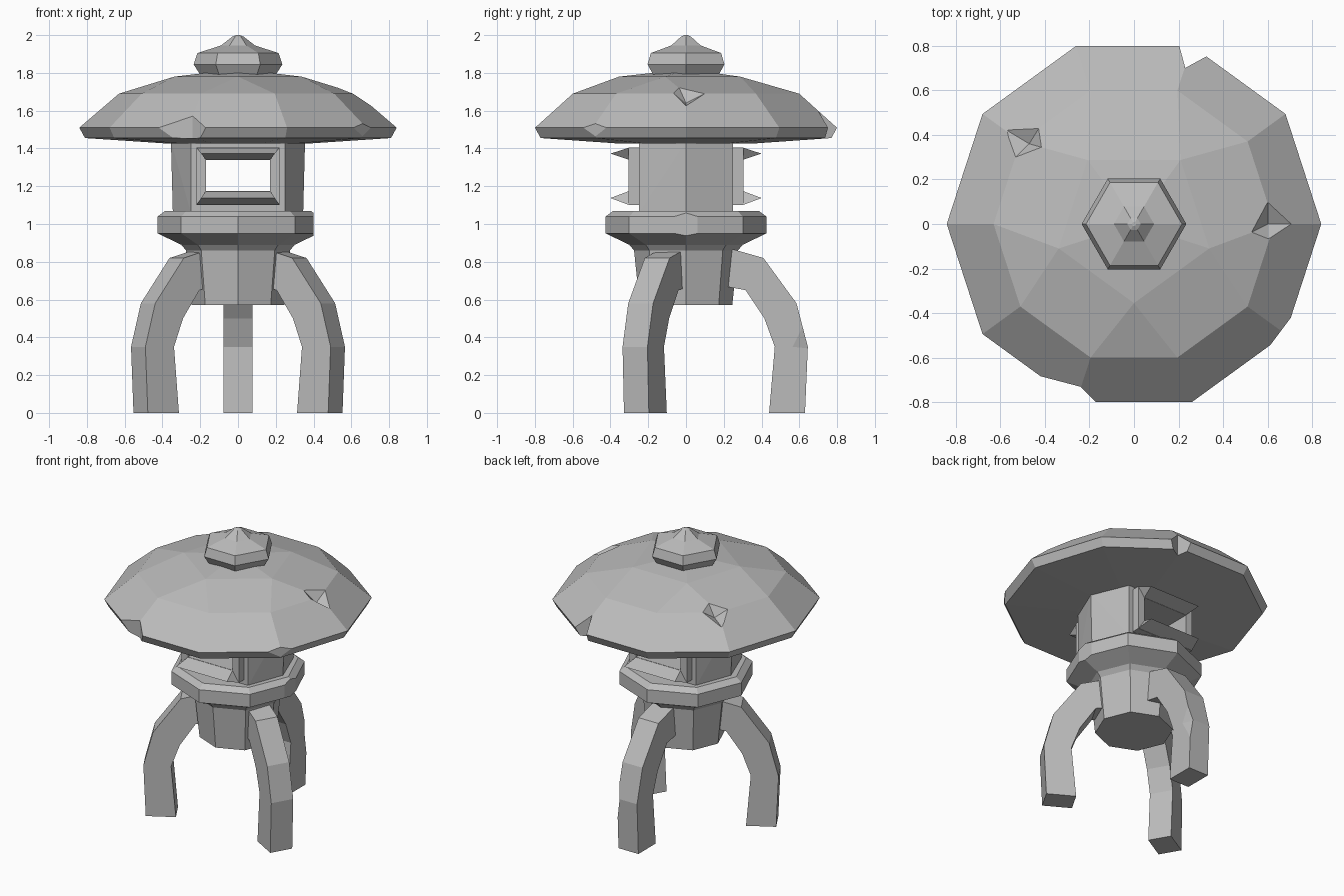
import bpy, bmesh
from math import cos, sin, pi, radians
from mathutils import Matrix, Vector

default = bpy.data.objects.get("Cube")
if default:
    bpy.data.objects.remove(default, do_unlink=True)

stone = bpy.data.materials.new("grey stone")
stone.use_nodes = True
GREY = (0.5, 0.5, 0.5, 1)
stone.diffuse_color = GREY
stone.node_tree.nodes["Principled BSDF"].inputs["Base Color"].default_value = GREY


def finish(name, bm):
    bmesh.ops.recalc_face_normals(bm, faces=bm.faces[:])
    mesh = bpy.data.meshes.new(name)
    bm.to_mesh(mesh)
    bm.free()
    mesh.materials.append(stone)
    ob = bpy.data.objects.new(name, mesh)
    bpy.context.collection.objects.link(ob)
    return ob


def hull(name, points):
    """Convex block around a few points, with flat faces merged."""
    bm = bmesh.new()
    for p in points:
        bm.verts.new(p)
    res = bmesh.ops.convex_hull(bm, input=bm.verts[:])
    loose = [v for v in bm.verts if not v.link_faces]
    bmesh.ops.delete(bm, geom=loose, context='VERTS')
    bmesh.ops.dissolve_limit(bm, angle_limit=radians(1),
                             verts=bm.verts[:], edges=bm.edges[:])
    return finish(name, bm)


def box(name, x, y, z):
    return hull(name, [(a, b, c) for a in x for b in y for c in z])


def ring(n, r, z, phase=0):
    return [Vector((r * cos(phase + 2 * pi * i / n),
                    r * sin(phase + 2 * pi * i / n), z)) for i in range(n)]


def lathe(name, n, profile):
    """Stack of n-sided rings, capped at both ends."""
    bm = bmesh.new()
    rings = [[bm.verts.new(p) for p in ring(n, r, z)] for r, z in profile]
    for low, high in zip(rings, rings[1:]):
        for i in range(n):
            j = (i + 1) % n
            bm.faces.new((low[i], low[j], high[j], high[i]))
    bm.faces.new(rings[0][::-1])
    bm.faces.new(rings[-1])
    return finish(name, bm)


def carve(ob, cutters):
    """Cut chips and openings out of a part."""
    for c in cutters:
        c.hide_render = True
        mod = ob.modifiers.new("cut", 'BOOLEAN')
        mod.operation = 'DIFFERENCE'
        mod.solver = 'EXACT'
        mod.object = c
        bpy.context.view_layer.objects.active = ob
        bpy.ops.object.modifier_apply(modifier=mod.name)
    for c in cutters:
        bpy.data.objects.remove(c, do_unlink=True)


def prism(name, outline, low, high):
    return hull(name, [(x, y, z) for x, y in outline for z in (low, high)])


# Roof: ten-sided rim rising to a five-sided crown
roof = hull("roof", ring(10, 0.36, 1.425) + ring(10, 0.81, 1.455)
            + ring(10, 0.84, 1.51) + ring(10, 0.63, 1.69)
            + ring(5, 0.355, 1.78, -pi / 2) + [(0, 0, 1.82)])

# Broken rim pieces and surface pits
front_chip = prism("front_chip", [(-0.43, -0.68), (-0.24, -0.73),
                                  (-0.15, -0.82), (-0.4, -0.95)], 1.3, 1.7)
back_chip = prism("back_chip", [(0.195, 0.83), (0.23, 0.7),
                                (0.34, 0.76), (0.4, 0.95)], 1.3, 1.7)
corner_chip = box("corner_chip", (0.815, 1), (-0.4, 0.4), (1.3, 1.7))
corner_chip.data.transform(Matrix.Rotation(radians(-37), 4, 'Z'))
right_pit = hull("pit", [(0.6, 0.1, 1.69), (0.71, 0, 1.625), (0.6, -0.08, 1.705),
                         (0.52, -0.04, 1.73), (0.6, 0, 1.64), (0.7, 0, 1.85)])
left_pit = hull("pit", [(-0.57, 0.42, 1.62), (-0.42, 0.44, 1.7), (-0.4, 0.34, 1.74),
                        (-0.54, 0.29, 1.7), (-0.47, 0.36, 1.64), (-0.55, 0.42, 1.85)])
carve(roof, [front_chip, back_chip, corner_chip, right_pit, left_pit])

# Finial
lathe("finial", 6, [(0.2, 1.79), (0.235, 1.845), (0.215, 1.905),
                    (0.09, 1.945), (0.03, 1.992), (0.01, 2.0)])


# Light chamber with an opening from front to back
def window_hole():
    return box("window_hole", (-0.17, 0.17), (-1, 1), (1.175, 1.34))


chamber = hull("light_chamber",
               [(s * r, 0, z) for s in (-1, 1) for r, z in ((0.345, 1.06), (0.355, 1.44))]
               + [(x, y, z) for x in (-0.25, 0.25) for y in (-0.25, 0.25)
                  for z in (1.06, 1.44)])
carve(chamber, [window_hole()])

# Window frames with pointed sill and lintel
for side, label in ((-1, "front"), (1, "back")):
    frame = box(label + "_window_frame", (-0.22, 0.22),
                (side * 0.24, side * 0.305), (1.1, 1.405))
    carve(frame, [window_hole()])
    for part, inner, outer in (("sill", 1.175, 1.1), ("lintel", 1.34, 1.405)):
        mid = (inner + outer) / 2
        hull(f"{label}_window_{part}",
             [(s * x, side * y, z) for s in (-1, 1)
              for x, y, z in ((0.17, 0.3, inner), (0.22, 0.3, outer), (0.195, 0.4, mid))])

# Platform and column, with one chipped corner
base = lathe("platform_and_column", 8,
             [(0.245, 0.57), (0.275, 0.86), (0.3, 0.89), (0.425, 0.95),
              (0.425, 1.04), (0.385, 1.07)])
carve(base, [box("platform_chip", (0.4, 0.6), (-0.2, 0.2), (0.85, 1.15))])

# Three curved legs, extruded from one side profile
LEG = [(0.595, 0), (0.61, 0.35), (0.55, 0.58), (0.375, 0.82), (0.2, 0.87),
       (0.17, 0.67), (0.28, 0.65), (0.38, 0.5), (0.435, 0.35), (0.405, 0)]
HALF = 0.076


def leg(name, angle):
    bm = bmesh.new()
    face = bm.faces.new([bm.verts.new((r, -HALF, z)) for r, z in LEG])
    ext = bmesh.ops.extrude_face_region(bm, geom=[face])
    moved = [v for v in ext["geom"] if isinstance(v, bmesh.types.BMVert)]
    bmesh.ops.translate(bm, verts=moved, vec=(0, 2 * HALF, 0))
    bm.transform(Matrix.Translation((0, 0.035, 0)) @ Matrix.Rotation(radians(angle), 4, 'Z'))
    return finish(name, bm)


leg("front_left_leg", -30)
leg("front_right_leg", 210)
back_leg = leg("back_leg", 90)
carve(back_leg, [hull("leg_chip", [(0.076, 0.565, 0.35), (0.055, 0.66, 0.34), (0.08, 0.61, 0.48),
                                   (0.08, 0.65, 0.17), (0.15, 0.7, 0.34)])])
